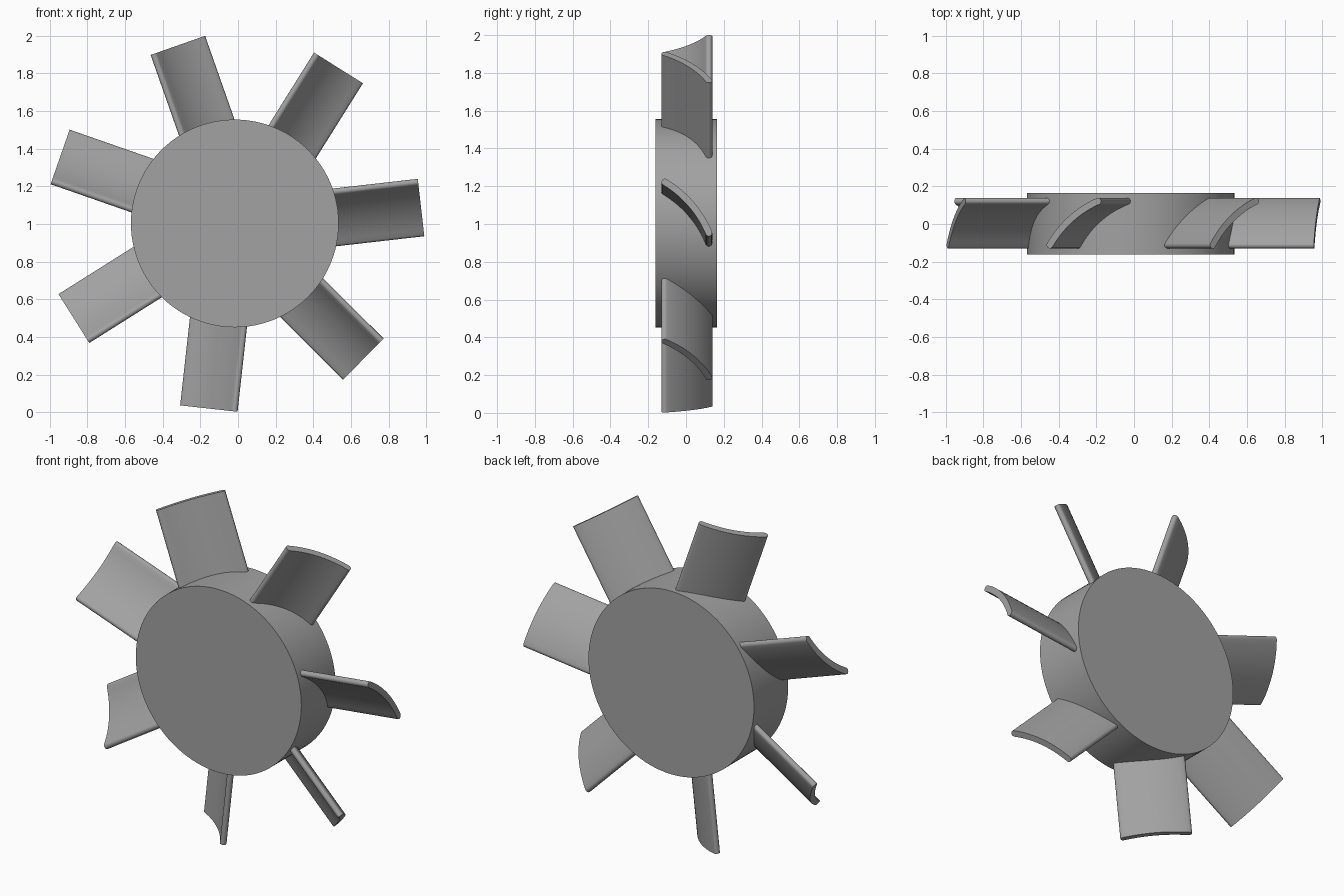
import bpy, bmesh, math
from mathutils import Vector, Matrix

if "Cube" in bpy.data.objects:
    bpy.data.objects.remove(bpy.data.objects["Cube"])

HUB = Vector((-0.017, 0.002, 1.003))   # hub centre
BLADES = 7
FIRST_ANGLE = math.radians(6.5)

grey = bpy.data.materials.new("plain grey")
grey.diffuse_color = (0.36, 0.36, 0.36, 1)
grey.use_nodes = True
grey.node_tree.nodes["Principled BSDF"].inputs["Base Color"].default_value = grey.diffuse_color


def finish(obj):
    obj.data.materials.append(grey)
    bpy.ops.object.select_all(action='DESELECT')
    obj.select_set(True)
    bpy.context.view_layer.objects.active = obj
    bpy.ops.object.shade_smooth_by_angle(angle=math.radians(35))


def blade_section():
    """Curved strip with rounded ends, as (tangent, depth) points."""
    front, back = Vector((0.1075, -0.114)), Vector((-0.1636, 0.119))
    half, sweep, steps = 0.018, math.radians(18), 14
    along = (back - front).normalized()
    bulge = Vector((along.y, -along.x))          # towards +tangent, +depth
    radius = (back - front).length / 2 / math.sin(sweep)
    centre = (front + back) / 2 - bulge * radius * math.cos(sweep)

    def ray(a):
        return bulge * math.cos(a) + along * math.sin(a)

    angles = [-sweep + 2 * sweep * i / steps for i in range(steps + 1)]
    pts = [centre + ray(a) * (radius + half) for a in angles]
    end = centre + ray(sweep) * radius
    pts += [end + ray(sweep + math.pi * i / 8) * half for i in range(1, 8)]
    pts += [centre + ray(a) * (radius - half) for a in reversed(angles)]
    start = centre + ray(-sweep) * radius
    pts += [start + ray(-sweep + math.pi + math.pi * i / 8) * half for i in range(1, 8)]
    return pts


# Hub: solid drum along the depth axis
bpy.ops.mesh.primitive_cylinder_add(vertices=96, radius=0.552, depth=0.326,
                                    location=HUB, rotation=(math.pi / 2, 0, 0))
hub = bpy.context.object
hub.name = "hub"
finish(hub)

# Blade: section extruded outwards from inside the hub to a flat tip
bm = bmesh.new()
face = bm.faces.new([bm.verts.new((0.46, p.y, p.x)) for p in blade_section()])
out = bmesh.ops.extrude_face_region(bm, geom=[face], use_keep_orig=True)
tip = [v for v in out["geom"] if isinstance(v, bmesh.types.BMVert)]
bmesh.ops.translate(bm, verts=tip, vec=(0.993 - 0.46, 0, 0))
bmesh.ops.recalc_face_normals(bm, faces=bm.faces)
blade_mesh = bpy.data.meshes.new("blade")
bm.to_mesh(blade_mesh)
bm.free()

# Ring of equal blades around the hub
for i in range(BLADES):
    blade = bpy.data.objects.new(f"blade_{i + 1}", blade_mesh.copy())
    bpy.context.collection.objects.link(blade)
    angle = FIRST_ANGLE + i * math.tau / BLADES
    blade.matrix_world = Matrix.Translation(HUB) @ Matrix.Rotation(-angle, 4, 'Y')
    finish(blade)
